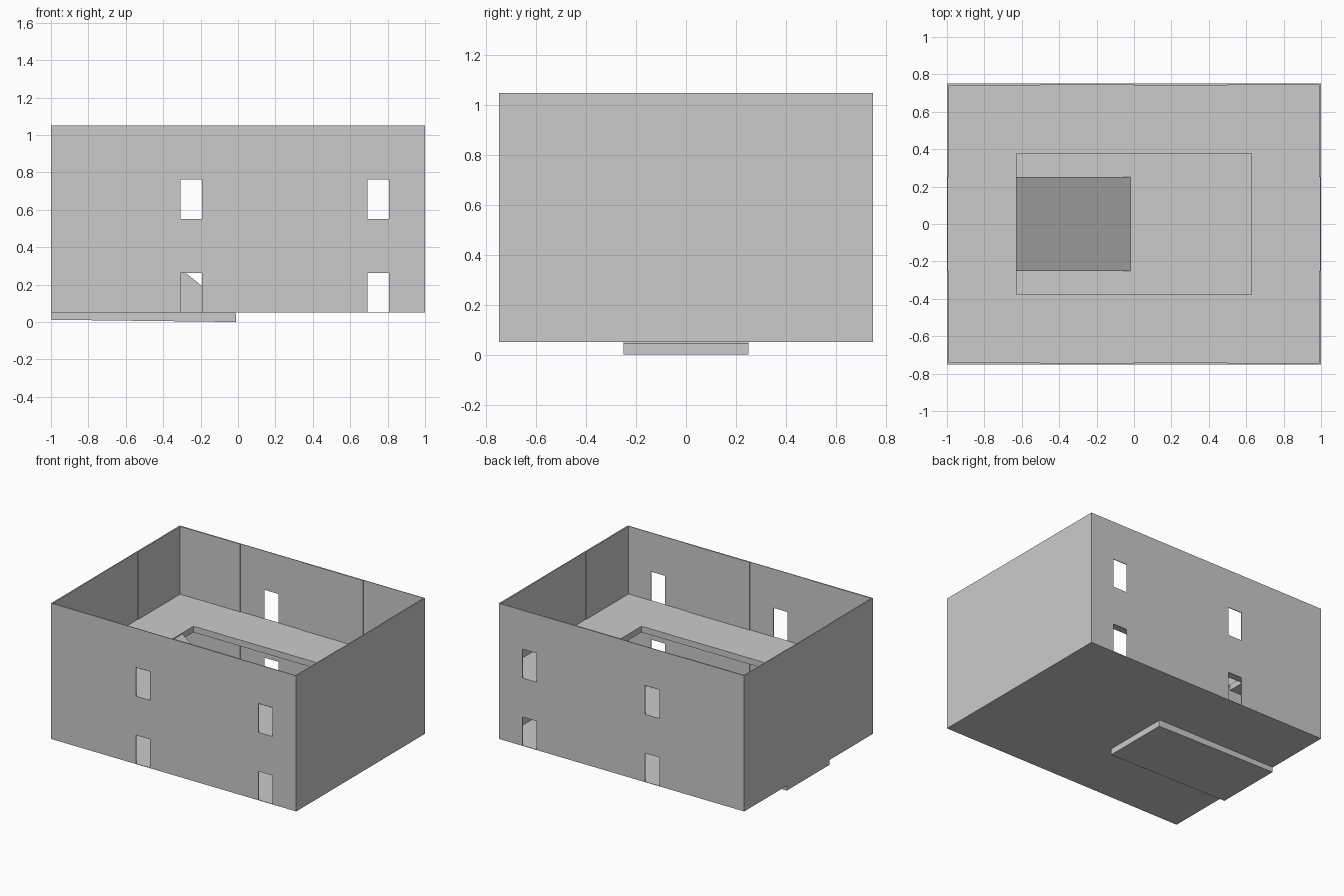
import bpy, bmesh
from mathutils import Matrix, Vector

if "Cube" in bpy.data.objects:
    bpy.data.objects.remove(bpy.data.objects["Cube"])

BASE, STOREY, PANEL = 0.05, 0.5, 0.5
HALF_X, HALF_Y = 1.0, 0.75


def finish(name, bm, matrix=Matrix()):
    bmesh.ops.transform(bm, matrix=matrix, verts=bm.verts)
    bmesh.ops.recalc_face_normals(bm, faces=bm.faces)
    mesh = bpy.data.meshes.new(name)
    bm.to_mesh(mesh)
    bm.free()
    ob = bpy.data.objects.new(name, mesh)
    bpy.context.collection.objects.link(ob)
    return ob


def extrude_xz(name, profile, y0, y1, matrix=Matrix()):
    """Extrude an XZ outline from y0 to y1."""
    bm = bmesh.new()
    face = bm.faces.new([bm.verts.new((x, y0, z)) for x, z in profile])
    new = bmesh.ops.extrude_face_region(bm, geom=[face])["geom"]
    moved = [v for v in new if isinstance(v, bmesh.types.BMVert)]
    bmesh.ops.translate(bm, verts=moved, vec=(0, y1 - y0, 0))
    return finish(name, bm, matrix)


def slab_with_hole(name, hx, hy, z0, z1):
    """Floor slab with a centred rectangular opening."""
    bm = bmesh.new()
    loops = []
    for a, b, z in ((HALF_X, HALF_Y, z1), (hx, hy, z1), (hx, hy, z0), (HALF_X, HALF_Y, z0)):
        loops.append([bm.verts.new((sx * a, sy * b, z))
                      for sx, sy in ((-1, -1), (1, -1), (1, 1), (-1, 1))])
    for k in range(4):
        p, q = loops[k], loops[(k + 1) % 4]
        for i in range(4):
            j = (i + 1) % 4
            bm.faces.new((p[i], p[j], q[j], q[i]))
    return finish(name, bm)


h, w = PANEL / 2, 0.0575
PLAIN = [(-h, 0), (h, 0), (h, STOREY), (-h, STOREY)]
DOORWAY = [(-h, 0), (-w, 0), (-w, 0.213), (w, 0.213), (w, 0), (h, 0), (h, STOREY), (-h, STOREY)]

# Wall panels, two storeys
for level in range(2):
    z = BASE + level * STOREY
    for side, s in (("front", -1), ("back", 1)):
        for i in range(4):
            x = -HALF_X + PANEL * (i + 0.5)
            opening = i % 2 == 1
            depth = 0.005 if opening else 0.01
            y = s * HALF_Y
            extrude_xz(f"{side}_wall_{level}_{i}", DOORWAY if opening else PLAIN,
                       y, y - s * depth, Matrix.Translation((x, 0, z)))
    for side, s in (("left", -1), ("right", 1)):
        for i in range(3):
            y = -HALF_Y + PANEL * (i + 0.5)
            turn = Matrix.Translation((s * HALF_X, y, z)) @ Matrix.Rotation(s * -1.5707963, 4, 'Z')
            extrude_xz(f"{side}_wall_{level}_{i}", PLAIN, 0, -(0.006 if i == 1 else 0.01), turn)

# Ground floor sheet
extrude_xz("ground_floor", [(-HALF_X, BASE), (HALF_X, BASE), (HALF_X, BASE + 0.003),
                            (-HALF_X, BASE + 0.003)], -HALF_Y, HALF_Y)

# Upper floor with stairwell opening
slab_with_hole("upper_floor", 0.627, 0.377, BASE + STOREY - 0.045, BASE + STOREY)

# Solid ramp up to the upper floor
extrude_xz("ramp", [(-0.01, 0.0), (-0.01, 0.045), (-0.63, 0.545), (-0.997, 0.545), (-0.997, 0.012)],
           -0.25, 0.25)
